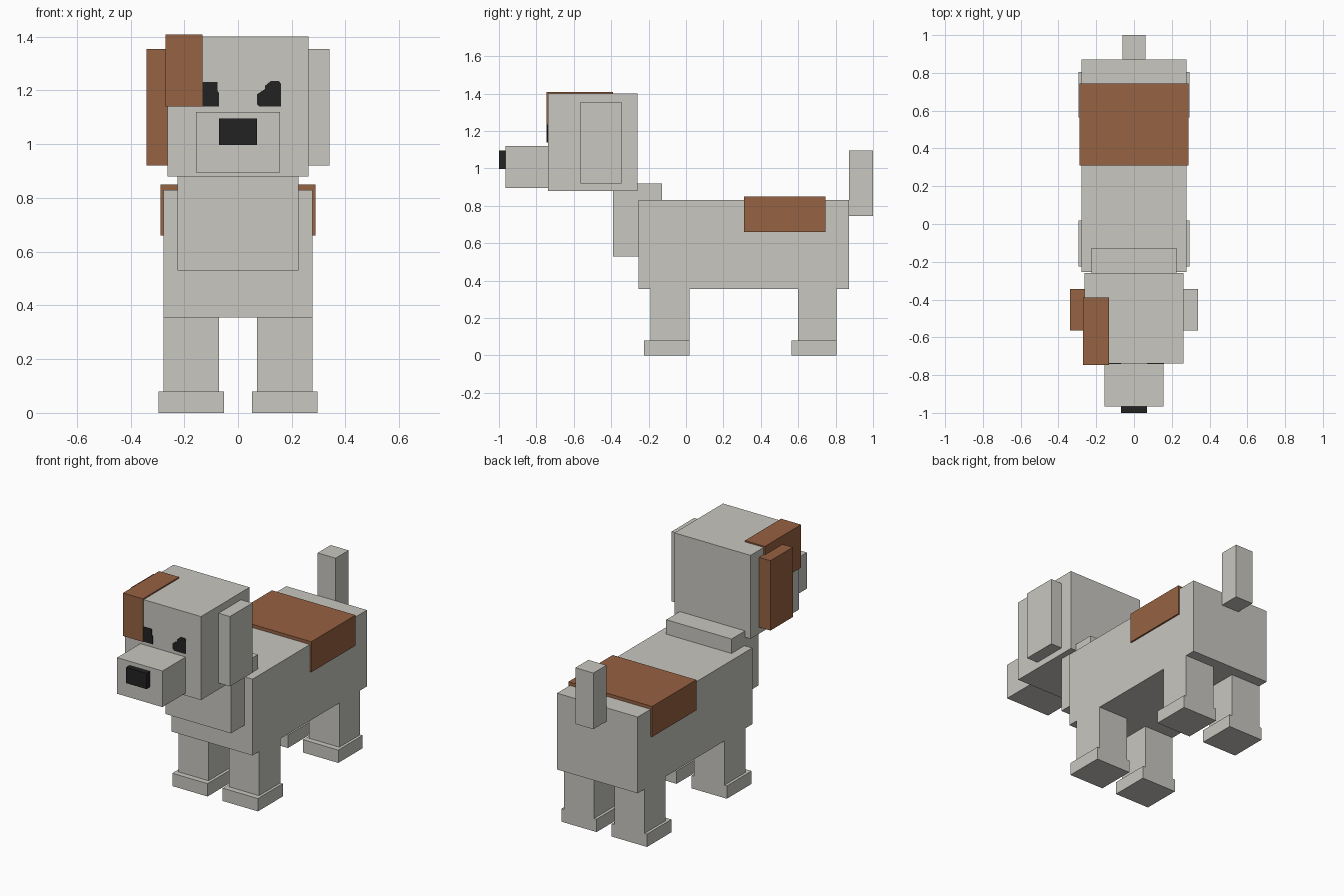
import bpy

cube = bpy.data.objects.get("Cube")
if cube:
    bpy.data.objects.remove(cube, do_unlink=True)


def material(name, rgb):
    mat = bpy.data.materials.new(name)
    mat.use_nodes = True
    mat.diffuse_color = (*rgb, 1)
    mat.node_tree.nodes["Principled BSDF"].inputs["Base Color"].default_value = (*rgb, 1)
    return mat


FUR = material("pale grey fur", (0.58, 0.57, 0.53))
BROWN = material("brown fur", (0.305, 0.122, 0.054))
BLACK = material("black", (0.016, 0.016, 0.016))


def prism(name, outline, y, mat):
    """Extrude an x-z outline, counter-clockwise seen from the front, along y."""
    n = len(outline)
    verts = [(px, py, pz) for py in y for px, pz in outline]
    faces = [tuple(range(n)), tuple(reversed(range(n, 2 * n)))]
    faces += [(i, i + n, (i + 1) % n + n, (i + 1) % n) for i in range(n)]
    mesh = bpy.data.meshes.new(name)
    mesh.from_pydata(verts, [], faces)
    mesh.materials.append(mat)
    obj = bpy.data.objects.new(name, mesh)
    bpy.context.collection.objects.link(obj)


def box(name, x, y, z, mat=FUR):
    prism(name, [(x[0], z[0]), (x[1], z[0]), (x[1], z[1]), (x[0], z[1])], y, mat)


def sided(side, a, b):
    """Place an x range on the left (+1) or right (-1) side."""
    return sorted((side * a, side * b))


# Body, chest, tail and saddle patch
box("body", (-0.278, 0.278), (-0.255, 0.872), (0.355, 0.83))
box("chest", (-0.225, 0.225), (-0.39, -0.127), (0.53, 0.92))
box("tail", (-0.062, 0.062), (0.872, 1.0), (0.745, 1.095))
box("saddle_patch", (-0.288, 0.288), (0.31, 0.745), (0.66, 0.85), BROWN)

# Head, snout, nose and brow patch
box("head", (-0.262, 0.262), (-0.738, -0.26), (0.88, 1.40))
box("snout", (-0.156, 0.156), (-0.966, -0.738), (0.895, 1.12))
box("nose", (-0.07, 0.07), (-1.0, -0.966), (0.997, 1.095), BLACK)
box("brow_patch", (-0.27, -0.133), (-0.746, -0.39), (1.14, 1.408), BROWN)

# Eye plates with stepped corners
left_eye = [(0.08, 1.14), (0.16, 1.14), (0.16, 1.225), (0.152, 1.235),
            (0.122, 1.235), (0.1, 1.217), (0.1, 1.205), (0.07, 1.185), (0.07, 1.15)]
right_eye = [(-0.16, 1.14), (-0.07, 1.14), (-0.07, 1.19), (-0.077, 1.2),
             (-0.077, 1.232), (-0.16, 1.232)]
prism("left_eye", left_eye, (-0.742, -0.738), BLACK)
prism("right_eye", right_eye, (-0.742, -0.738), BLACK)

# Ears, legs and paws
for side, label, ear_mat in ((1, "left", FUR), (-1, "right", BROWN)):
    box(label + "_ear", sided(side, 0.262, 0.34), (-0.565, -0.345), (0.92, 1.355), ear_mat)
    for end, front, back in (("front", -0.19, 0.019), ("back", 0.6, 0.805)):
        name = f"{end}_{label}"
        box(name + "_leg", sided(side, 0.07, 0.278), (front, back), (0.08, 0.355))
        box(name + "_paw", sided(side, 0.052, 0.295), (front - 0.035, back), (0, 0.08))
